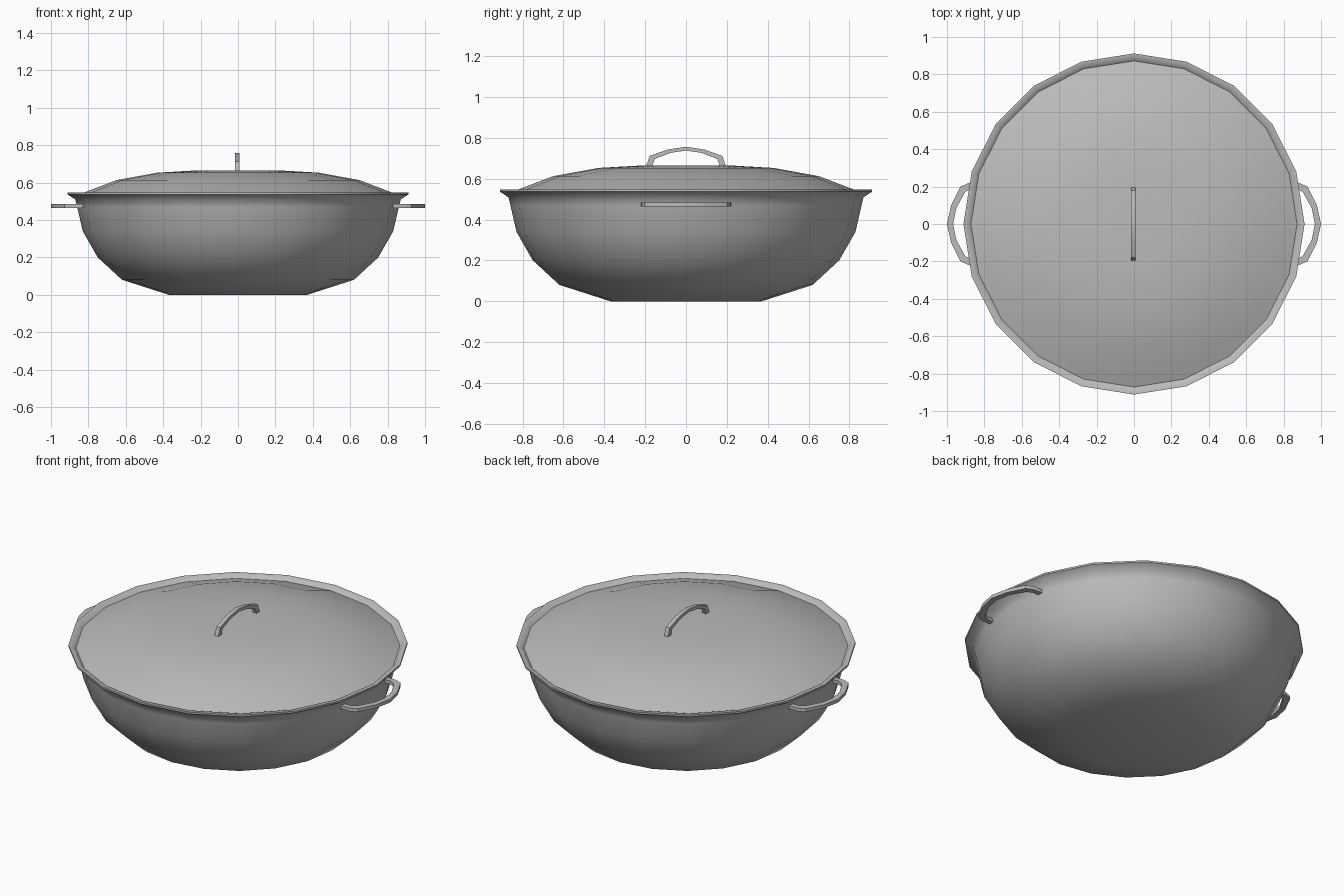
import bpy, bmesh, math
from mathutils import Vector

cube = bpy.data.objects.get("Cube")
if cube:
    bpy.data.objects.remove(cube)

SIDES = 20

metal = bpy.data.materials.new("grey metal")
metal.use_nodes = True
GREY = (0.5, 0.5, 0.5, 1)
metal.diffuse_color = GREY
metal.node_tree.nodes["Principled BSDF"].inputs["Base Color"].default_value = GREY


def finish(name, bm, angle):
    bmesh.ops.recalc_face_normals(bm, faces=bm.faces)
    mesh = bpy.data.meshes.new(name)
    bm.to_mesh(mesh)
    bm.free()
    mesh.materials.append(metal)
    obj = bpy.data.objects.new(name, mesh)
    bpy.context.collection.objects.link(obj)
    bpy.ops.object.select_all(action="DESELECT")
    obj.select_set(True)
    bpy.context.view_layer.objects.active = obj
    bpy.ops.object.shade_smooth_by_angle(angle=math.radians(angle))
    return obj


def lathe(name, profile, angle):
    """Turn an open (radius, z) profile around z and cap both ends."""
    bm = bmesh.new()
    rings = []
    for r, z in profile:
        rings.append([bm.verts.new((r * math.cos(math.tau * i / SIDES),
                                    r * math.sin(math.tau * i / SIDES), z))
                      for i in range(SIDES)])
    for a, b in zip(rings, rings[1:]):
        for i in range(SIDES):
            j = (i + 1) % SIDES
            bm.faces.new((a[i], a[j], b[j], b[i]))
    bm.faces.new(rings[0])
    bm.faces.new(rings[-1])
    return finish(name, bm, angle)


def handle(name, outer, inner, thickness, place):
    """Flat bow: mirrored outer and inner outlines, (along, out), given thickness."""
    def full(half):
        return half + [(-a, o) for a, o in reversed(half[:-1])]
    bm = bmesh.new()
    loops = []
    for (ao, oo), (ai, oi) in zip(full(outer), full(inner)):
        t = thickness / 2
        corners = [(ao, oo, t), (ao, oo, -t), (ai, oi, -t), (ai, oi, t)]
        loops.append([bm.verts.new(Vector(place(*c))) for c in corners])
    for a, b in zip(loops, loops[1:]):
        for i in range(4):
            j = (i + 1) % 4
            bm.faces.new((a[i], a[j], b[j], b[i]))
    bm.faces.new(loops[0])
    bm.faces.new(loops[-1])
    return finish(name, bm, 35)


# Bowl: outer wall, flared rim, inner wall
lathe("bowl", [(0.37, 0), (0.62, 0.08), (0.75, 0.2), (0.83, 0.34), (0.86, 0.47),
               (0.87, 0.51), (0.912, 0.537), (0.912, 0.547), (0.885, 0.545),
               (0.85, 0.5), (0.84, 0.47), (0.81, 0.35), (0.73, 0.215),
               (0.61, 0.1), (0.36, 0.02)], 50)

# Lid: shallow dome resting inside the rim
lathe("lid", [(0.2, 0.645), (0.42, 0.635), (0.64, 0.595), (0.8, 0.53), (0.87, 0.52),
              (0.875, 0.527), (0.82, 0.548), (0.65, 0.613), (0.43, 0.653),
              (0.22, 0.665)], 50)

# Lid handle
handle("lid_handle",
       [(-0.198, 0.655), (-0.178, 0.712), (-0.09, 0.743), (0, 0.757)],
       [(-0.168, 0.655), (-0.153, 0.697), (-0.075, 0.727), (0, 0.738)],
       0.024, lambda a, o, t: (t - 0.005, a, o))

# Side handles
for name, side in (("left_handle", 1), ("right_handle", -1)):
    handle(name,
           [(-0.22, 0.83), (-0.218, 0.885), (-0.2, 0.928), (-0.1, 0.978), (0, 1.0)],
           [(-0.19, 0.83), (-0.188, 0.87), (-0.172, 0.902), (-0.085, 0.95), (0, 0.967)],
           0.02, lambda a, o, t, s=side: (s * o, a, t + 0.475))
